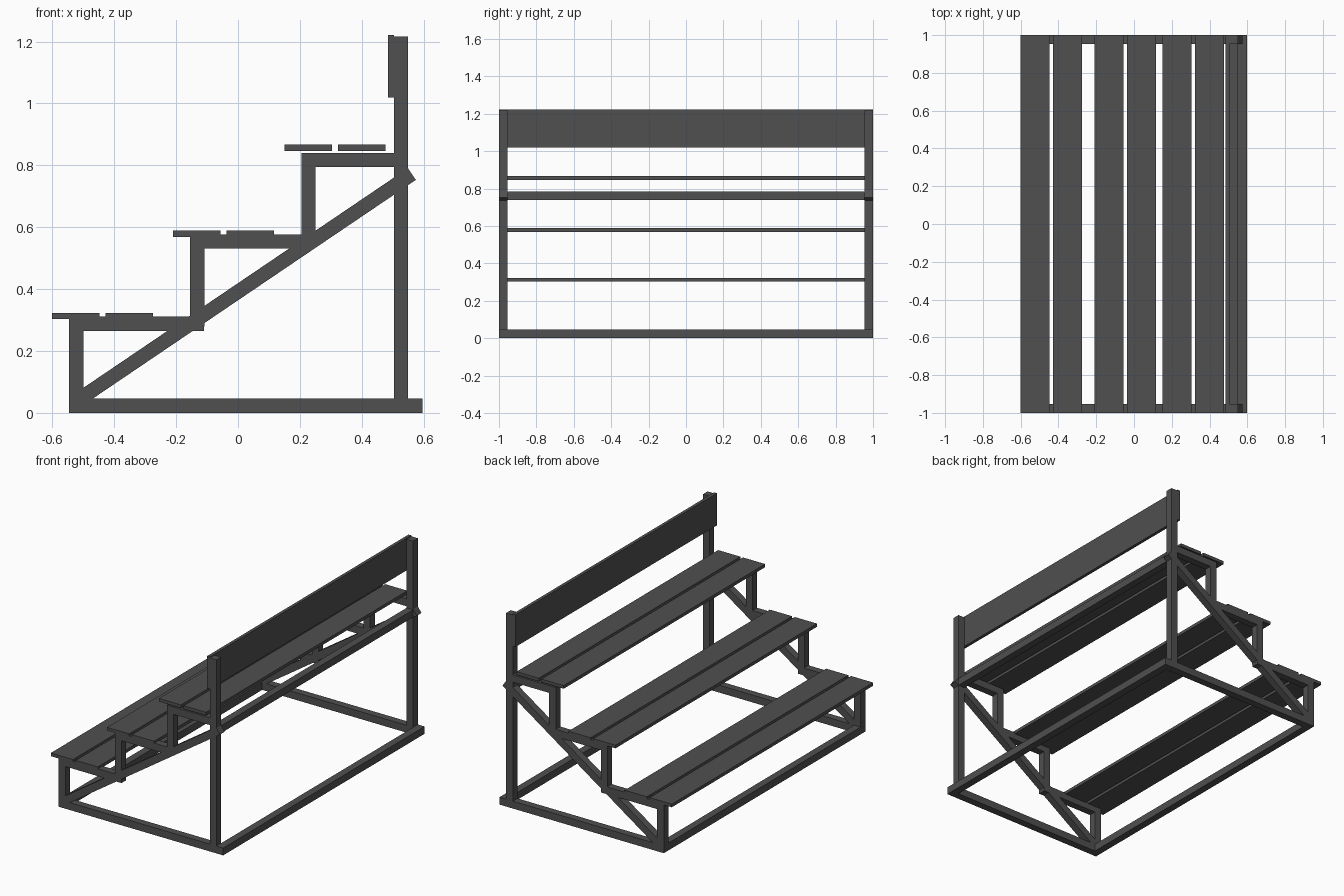
import bpy
import math

cube = bpy.data.objects.get("Cube")
if cube:
    bpy.data.objects.remove(cube, do_unlink=True)

GREY = (0.08, 0.08, 0.08, 1)
paint = bpy.data.materials.new("dark_grey")
paint.use_nodes = True
paint.diffuse_color = GREY
paint.node_tree.nodes["Principled BSDF"].inputs["Base Color"].default_value = GREY

BAR = 0.046           # square bar thickness
HALF = 1.0            # half the length of the stand
INNER = HALF - BAR    # inner face of the end frames


def box(name, x, y, z, tilt=0):
    """Box from (min, max) ranges, turned about y by tilt."""
    bpy.ops.mesh.primitive_cube_add(size=1, location=[sum(r) / 2 for r in (x, y, z)])
    ob = bpy.context.object
    ob.name = name
    ob.scale = [r[1] - r[0] for r in (x, y, z)]
    ob.rotation_euler.y = tilt
    ob.data.materials.append(paint)
    return ob


def brace(name, start, end, y):
    """Sloping bar between two (x, z) points."""
    dx, dz = end[0] - start[0], end[1] - start[1]
    cx, cz = (start[0] + end[0]) / 2, (start[1] + end[1]) / 2
    half = math.hypot(dx, dz) / 2
    box(name, (cx - half, cx + half), y, (cz - BAR / 2, cz + BAR / 2), -math.atan2(dz, dx))


# Steps: front of frame, back of frame, foot of upright, top of frame, seat underside
STEPS = {
    "lower": (-0.546, -0.11, 0.0, 0.311, 0.303),
    "middle": (-0.155, 0.225, 0.28, 0.577, 0.569),
    "upper": (0.205, 0.51, 0.555, 0.84, 0.847),
}

# End frames
for side, y in (("right", (-HALF, -INNER)), ("left", (INNER, HALF))):
    box(f"base_rail_{side}", (-0.546, 0.552), y, (0, BAR))
    box(f"back_post_{side}", (0.504, 0.55), y, (0, 1.216))
    brace(f"diagonal_brace_{side}", (-0.515, 0.043), (0.562, 0.772), y)
    for step, (front, back, foot, top, seat) in STEPS.items():
        box(f"{step}_upright_{side}", (front, front + BAR), y, (foot, top - BAR))
        box(f"{step}_support_{side}", (front, back), y, (top - BAR, top))

# Seat planks, two per step
for step, (front, back, foot, top, seat) in STEPS.items():
    edge = front - 0.055
    for part, offset in (("front", 0), ("back", 0.173)):
        x = edge + offset
        box(f"{step}_seat_plank_{part}", (x, x + 0.154), (-HALF, HALF), (seat, seat + 0.02))

# Long members joining the end frames
box("front_base_rail", (-0.546, -0.5), (-INNER, INNER), (0, BAR))
box("back_base_rail", (0.55, 0.597), (-HALF, HALF), (0, BAR))
box("back_cross_rail", (0.504, 0.55), (-INNER, INNER), (0.738, 0.784))
box("backrest_board", (0.485, 0.505), (-HALF, HALF), (1.02, 1.222))
